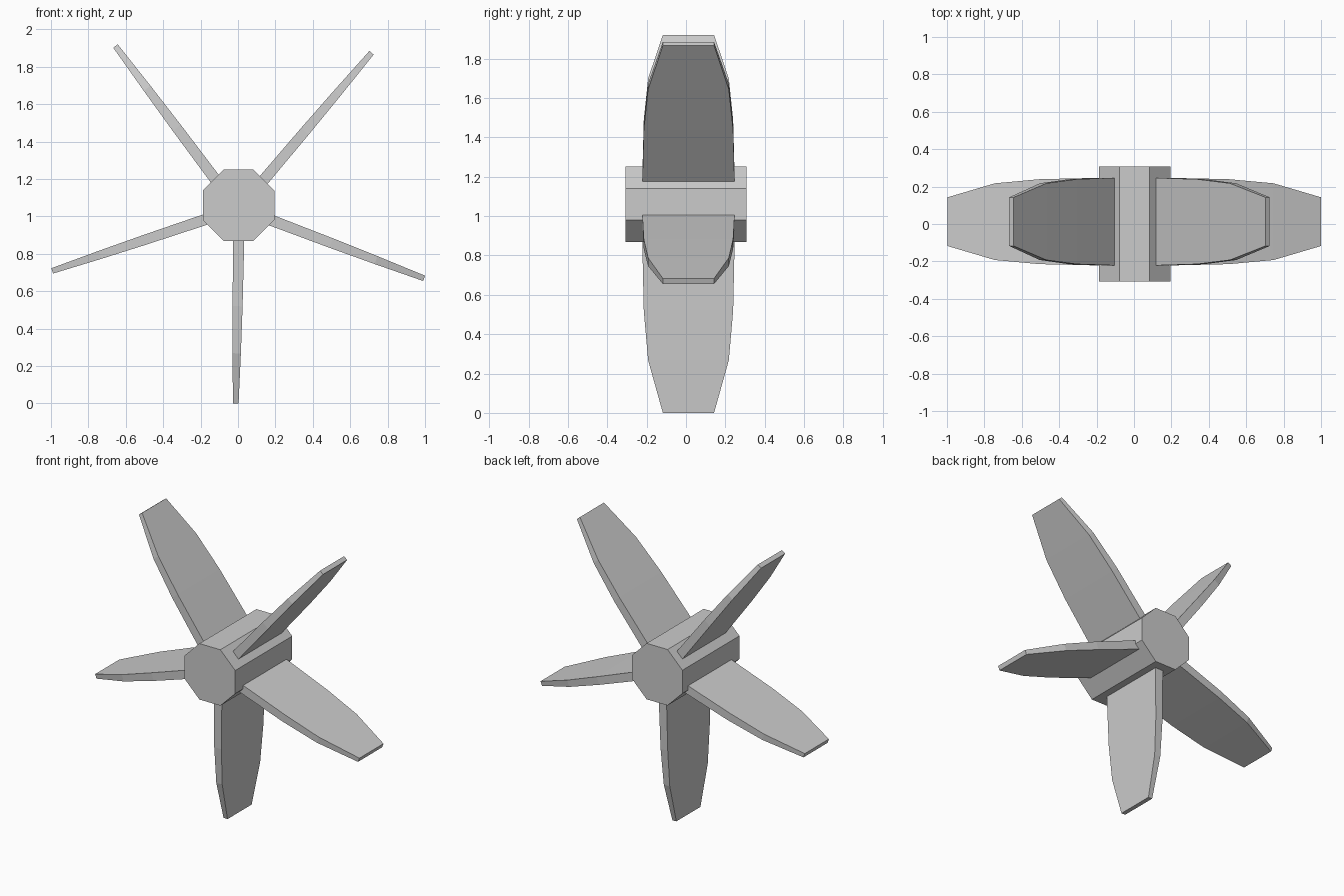
import bpy, bmesh, math
from mathutils import Vector

if "Cube" in bpy.data.objects:
    bpy.data.objects.remove(bpy.data.objects["Cube"])


def finish(bm, name):
    bmesh.ops.recalc_face_normals(bm, faces=bm.faces)
    mesh = bpy.data.meshes.new(name)
    bm.to_mesh(mesh)
    bm.free()
    obj = bpy.data.objects.new(name, mesh)
    bpy.context.collection.objects.link(obj)
    return obj


def loft(name, rings):
    """Skin a closed, capped solid through equal-sized rings of points."""
    bm = bmesh.new()
    loops = [[bm.verts.new(p) for p in ring] for ring in rings]
    n = len(loops[0])
    for a, b in zip(loops, loops[1:]):
        for i in range(n):
            j = (i + 1) % n
            bm.faces.new((a[i], a[j], b[j], b[i]))
    bm.faces.new(loops[0])
    bm.faces.new(loops[-1])
    return finish(bm, name)


# Octagonal hub running front to back
HUB_X, HUB_Z, HUB_R = 0.003, 1.06, 0.207
angles = [math.radians(22.5 + 45 * i) for i in range(8)]
loft("hub", [[(HUB_X + HUB_R * math.cos(a), y, HUB_Z + HUB_R * math.sin(a))
              for a in angles] for y in (-0.308, 0.308)])

# Blade stations: fraction along blade, half width, thickness
STATIONS = [(0.10, 0.236, 0.060), (0.50, 0.227, 0.054),
            (0.742, 0.205, 0.045), (1.0, 0.130, 0.030)]
BLADE_Y = 0.0125


def blade(name, root, tip):
    root, tip = Vector((root[0], 0, root[1])), Vector((tip[0], 0, tip[1]))
    d = (tip - root).normalized()
    side = Vector((-d.z, 0, d.x))
    rings = []
    for t, w, th in STATIONS:
        c = root.lerp(tip, t) + Vector((0, BLADE_Y, 0))
        rings.append([c + side * (sx * th / 2) + Vector((0, sy * w, 0))
                      for sx, sy in ((-1, -1), (1, -1), (1, 1), (-1, 1))])
    return loft(name, rings)


# Five blades, root axis point and tip centre in the xz plane
blade("blade_bottom", (0.007, 1.04), (-0.012, 0.0))
blade("blade_lower_right", (0.0, 1.047), (0.995, 0.669))
blade("blade_upper_right", (0.0, 1.033), (0.714, 1.875))
blade("blade_upper_left", (0.0, 1.036), (-0.655, 1.911))
blade("blade_lower_left", (0.0, 1.042), (-0.993, 0.709))
